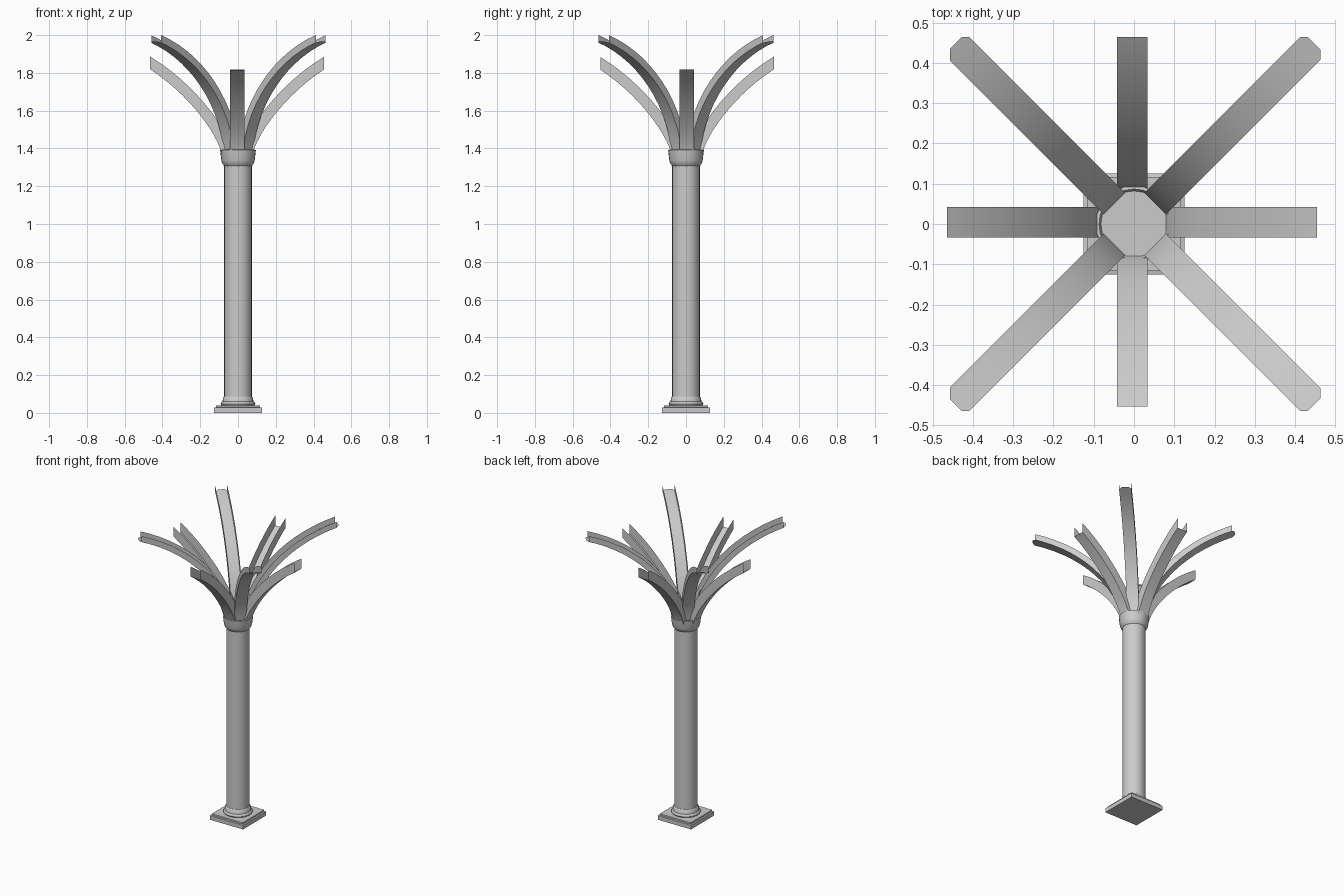
import bpy, bmesh, math
from mathutils import Vector, Matrix

if "Cube" in bpy.data.objects:
    bpy.data.objects.remove(bpy.data.objects["Cube"])

stone = bpy.data.materials.new("grey stone")
stone.use_nodes = True
stone.diffuse_color = (0.6, 0.6, 0.6, 1)
stone.node_tree.nodes["Principled BSDF"].inputs["Base Color"].default_value = (0.6, 0.6, 0.6, 1)


def finish(name, bm, smooth=True):
    mesh = bpy.data.meshes.new(name)
    bm.to_mesh(mesh)
    bm.free()
    mesh.materials.append(stone)
    obj = bpy.data.objects.new(name, mesh)
    bpy.context.collection.objects.link(obj)
    if smooth:
        bpy.ops.object.select_all(action="DESELECT")
        obj.select_set(True)
        bpy.context.view_layer.objects.active = obj
        bpy.ops.object.shade_smooth_by_angle(angle=math.radians(30))
    return obj


def stack(name, profile, sides, turn=0.0, smooth=True):
    """Closed solid from rings of (radius, height)."""
    bm = bmesh.new()
    rings = []
    for r, z in profile:
        angles = [turn + math.tau * i / sides for i in range(sides)]
        rings.append([bm.verts.new((r * math.cos(a), r * math.sin(a), z)) for a in angles])
    for low, high in zip(rings, rings[1:]):
        for i in range(sides):
            j = (i + 1) % sides
            bm.faces.new((low[i], low[j], high[j], high[i]))
    bm.faces.new(rings[0][::-1])
    bm.faces.new(rings[-1])
    return finish(name, bm, smooth)


def bezier(points, t):
    a, b, c, d = (Vector(p) for p in points)
    s = 1 - t
    pos = a * s**3 + b * 3 * s * s * t + c * 3 * s * t * t + d * t**3
    tangent = (b - a) * s * s + (c - b) * 2 * s * t + (d - c) * t * t
    return pos, tangent.normalized()


def rib(name, path, depth, angle, low, high, centre, half=0.038, steps=14):
    """Thin open-topped channel swept along a curve, trimmed to a square bay."""
    bm = bmesh.new()
    rows = []
    for i in range(steps + 1):
        p, t = bezier(path, i / steps)
        top = p + Vector((-t.y, t.x)) * depth
        section = ((top, -half), (p, -half), (p, half), (top, half))
        rows.append([bm.verts.new((q.x, side, q.y)) for q, side in section])
    for a, b in zip(rows, rows[1:]):
        for k in range(3):
            bm.faces.new((a[k], a[k + 1], b[k + 1], b[k]))
    bm.transform(Matrix.Translation((*centre, 0)) @ Matrix.Rotation(angle, 4, "Z"))
    for axis in (0, 1):
        for limit, sign in ((low[axis], -1), (high[axis], 1)):
            co, no = Vector((0, 0, 0)), Vector((0, 0, 0))
            co[axis], no[axis] = limit, sign
            bmesh.ops.bisect_plane(bm, geom=bm.verts[:] + bm.edges[:] + bm.faces[:],
                                   plane_co=co, plane_no=no, clear_outer=True)
    return finish(name, bm)


# Square stepped plinth
root2 = math.sqrt(2)
stack("plinth", [(0.126 * root2, 0), (0.126 * root2, 0.028),
                 (0.117 * root2, 0.030), (0.117 * root2, 0.04)], 4, math.pi / 4, False)

# Round base collar, shaft and flared capital
stack("base_collar", [(0.088, 0.04), (0.092, 0.047), (0.088, 0.056),
                      (0.082, 0.06), (0.079, 0.08), (0.073, 0.088)], 24)
stack("shaft", [(0.073, 0.08), (0.073, 1.32)], 32)
stack("capital", [(0.073, 1.308), (0.083, 1.32), (0.088, 1.335),
                  (0.095, 1.392), (0.087, 1.394), (0.082, 1.382)], 24)

# Eight curved ribs: four straight, four diagonal
straight = [(0.08, 1.37), (0.12, 1.51), (0.29, 1.72), (0.50, 1.843)]
diagonal = [(0.07, 1.37), (0.10, 1.63), (0.32, 1.87), (0.632, 1.965)]
for n in range(4):
    rib(f"straight_rib_{n + 1}", straight, 0.057, n * math.pi / 2,
        (-0.465, -0.453), (0.455, 0.465), (-0.004, 0.004))
    rib(f"diagonal_rib_{n + 1}", diagonal, 0.038, (n + 0.5) * math.pi / 2,
        (-0.457, -0.464), (0.463, 0.464), (0.002, 0))
